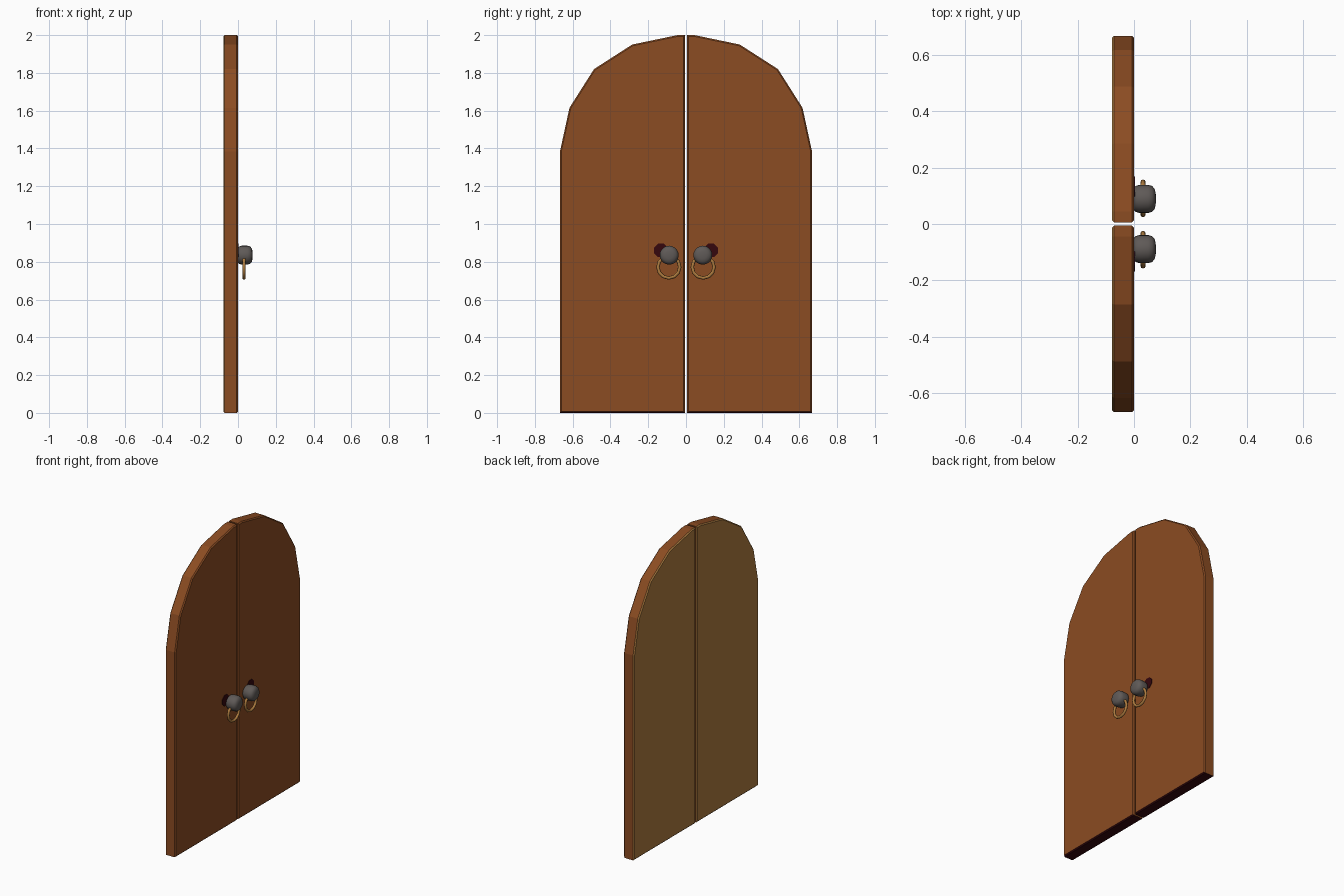
import bpy, bmesh, math
from mathutils import Matrix

if "Cube" in bpy.data.objects:
    bpy.data.objects.remove(bpy.data.objects["Cube"])


def material(name, rgb):
    m = bpy.data.materials.new(name)
    m.diffuse_color = (*rgb, 1)
    m.use_nodes = True
    m.node_tree.nodes["Principled BSDF"].inputs["Base Color"].default_value = m.diffuse_color
    return m


brown = material("brown wood", (0.26, 0.072, 0.016))
tan = material("tan brass", (0.42, 0.2, 0.05))
grey = material("grey iron", (0.115, 0.102, 0.096))
maroon = material("dark maroon", (0.035, 0.002, 0.004))


def finish(bm, name, mats):
    bmesh.ops.recalc_face_normals(bm, faces=bm.faces)
    me = bpy.data.meshes.new(name)
    bm.to_mesh(me)
    bm.free()
    for m in mats:
        me.materials.append(m)
    ob = bpy.data.objects.new(name, me)
    bpy.context.collection.objects.link(ob)
    return ob


def smooth(bm):
    for f in bm.faces:
        f.smooth = True


# arched door leaf, y/z outline of one half
OUTLINE = [(0.006, 0), (0.667, 0), (0.667, 1.385), (0.617, 1.615),
           (0.487, 1.82), (0.285, 1.95), (0.045, 2.0), (0.006, 2.0)]


def leaf(side, name):
    bm = bmesh.new()
    face = bm.faces.new([bm.verts.new((-0.078, side * y, z)) for y, z in OUTLINE])
    ext = bmesh.ops.extrude_face_region(bm, geom=[face])["geom"]
    for v in ext:
        if isinstance(v, bmesh.types.BMVert):
            v.co.x = 0.0
    bmesh.ops.recalc_face_normals(bm, faces=bm.faces)
    # chamfer around front and back faces
    rim = [e for e in bm.edges if abs(e.verts[0].co.x - e.verts[1].co.x) < 1e-5]
    bmesh.ops.bevel(bm, geom=rim, offset=0.007, segments=1, affect='EDGES')
    bmesh.ops.recalc_face_normals(bm, faces=bm.faces)
    # tan back, dark underside, brown elsewhere
    for f in bm.faces:
        f.normal_update()
        if f.normal.z < -0.6:
            f.material_index = 2
        elif f.normal.x < -0.3:
            f.material_index = 1
    return finish(bm, name, [brown, tan, maroon])


# rounded knob turned about the x axis
KNOB = [(0, 0), (0, 0.04), (0.006, 0.046), (0.02, 0.05), (0.05, 0.05),
        (0.064, 0.046), (0.073, 0.036), (0.077, 0.02), (0.078, 0)]


def knob(side, name):
    bm = bmesh.new()
    vs = [bm.verts.new((x, r, 0)) for x, r in KNOB]
    es = [bm.edges.new(p) for p in zip(vs, vs[1:])]
    bmesh.ops.spin(bm, geom=vs + es, cent=(0, 0, 0), axis=(1, 0, 0),
                   angle=2 * math.pi, steps=20)
    bmesh.ops.remove_doubles(bm, verts=bm.verts, dist=1e-4)
    bmesh.ops.translate(bm, verts=bm.verts, vec=(0, side * 0.089, 0.835))
    smooth(bm)
    return finish(bm, name, [grey])


# hanging pull ring
def ring(side, name, n=12, m=8, big=0.058, small=0.009):
    bm = bmesh.new()
    grid = []
    for i in range(n):
        a = 2 * math.pi * i / n
        row = []
        for j in range(m):
            b = 2 * math.pi * j / m
            r = big + small * math.cos(b)
            row.append(bm.verts.new((0.032 + small * math.sin(b),
                                     side * 0.091 + r * math.cos(a),
                                     0.772 + r * math.sin(a))))
        grid.append(row)
    for i in range(n):
        for j in range(m):
            k, l = (i + 1) % n, (j + 1) % m
            bm.faces.new((grid[i][j], grid[k][j], grid[k][l], grid[i][l]))
    smooth(bm)
    return finish(bm, name, [tan])


# flat octagonal plate behind the knob
def plate(side, name):
    bm = bmesh.new()
    rot = (Matrix.Translation((0.001, side * 0.133, 0.861))
           @ Matrix.Rotation(math.pi / 2, 4, 'Y')
           @ Matrix.Rotation(math.pi / 8, 4, 'Z'))
    bmesh.ops.create_cone(bm, cap_ends=True, segments=8, radius1=0.039,
                          radius2=0.039, depth=0.004, matrix=rot)
    return finish(bm, name, [maroon])


for side, tag in ((-1, "left"), (1, "right")):
    leaf(side, tag + "_door_leaf")
    knob(side, tag + "_knob")
    ring(side, tag + "_pull_ring")
    plate(side, tag + "_lock_plate")
